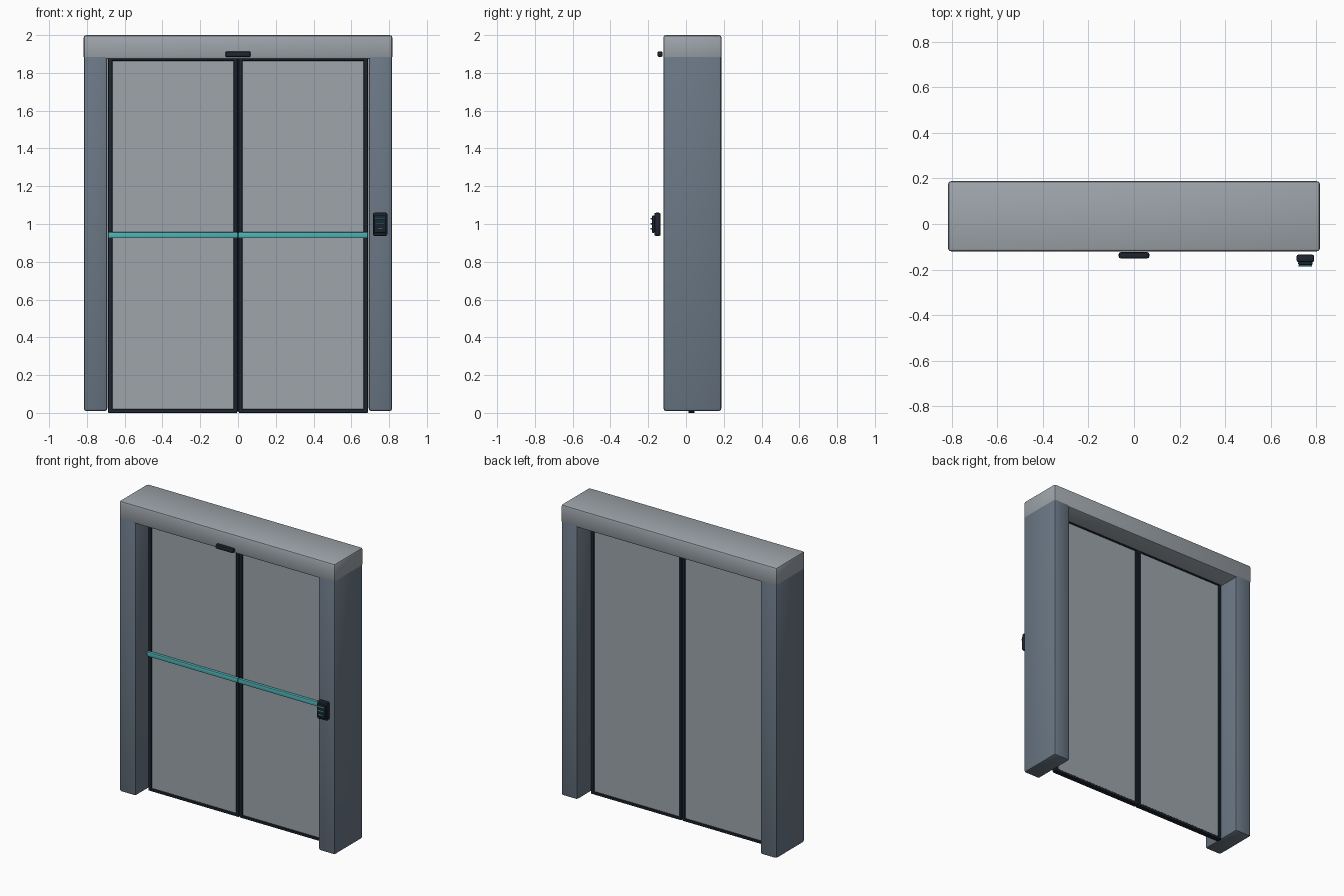
import bpy
import bmesh

if "Cube" in bpy.data.objects:
    bpy.data.objects.remove(bpy.data.objects["Cube"])


def material(name, rgb):
    m = bpy.data.materials.new(name)
    m.diffuse_color = (*rgb, 1.0)
    m.use_nodes = True
    m.node_tree.nodes["Principled BSDF"].inputs["Base Color"].default_value = m.diffuse_color
    return m


BLUE_GREY = material("blue grey metal", (0.147, 0.188, 0.238))
LIGHT_GREY = material("light grey panel", (0.342, 0.376, 0.407))
DARK = material("dark trim", (0.013, 0.018, 0.030))
TEAL = material("teal accent", (0.080, 0.440, 0.460))


def box(name, x, y, z, mat, bevel=0.0, segments=2):
    """Box from (min, max) ranges with rounded edges."""
    bm = bmesh.new()
    bmesh.ops.create_cube(bm, size=1.0)
    for v in bm.verts:
        v.co = [r[0] + (c + 0.5) * (r[1] - r[0]) for c, r in zip(v.co, (x, y, z))]
    if bevel:
        bmesh.ops.bevel(bm, geom=bm.edges[:], offset=bevel, segments=segments,
                        profile=0.5, affect='EDGES')
    mesh = bpy.data.meshes.new(name)
    bm.to_mesh(mesh)
    bm.free()
    mesh.materials.append(mat)
    ob = bpy.data.objects.new(name, mesh)
    bpy.context.collection.objects.link(ob)
    return ob


def span(side, a, b):
    """Range a..b on the chosen side of the centre line."""
    return tuple(sorted((side * a, side * b)))


# Portal: two jambs and a lintel that caps them
FRONT, BACK = -0.12, 0.188
box("lintel", (-0.817, 0.817), (FRONT, BACK), (1.873, 2.0), LIGHT_GREY, 0.013)
for side, label in ((-1, "left"), (1, "right")):
    box(label + "_jamb", span(side, 0.692, 0.816), (FRONT + 0.001, BACK - 0.001),
        (0.01, 1.999), BLUE_GREY, 0.013)

    # Sliding door leaf: pane, edge trims and push bar
    box(label + "_door_pane", span(side, 0.012, 0.68), (0.018, 0.040),
        (0.01, 1.875), LIGHT_GREY)
    trim_y = (0.012, 0.046)
    box(label + "_inner_stile", span(side, 0.001, 0.024), trim_y, (0.004, 1.88), DARK, 0.003, 1)
    box(label + "_outer_stile", span(side, 0.664, 0.689), trim_y, (0.004, 1.88), DARK, 0.003, 1)
    box(label + "_bottom_rail", span(side, 0.004, 0.688), trim_y, (0.0, 0.02), DARK, 0.003, 1)
    box(label + "_top_rail", span(side, 0.004, 0.688), trim_y, (1.864, 1.882), DARK, 0.003, 1)
    box(label + "_door_bar", span(side, 0.001, 0.688), (-0.004, 0.018),
        (0.925, 0.957), TEAL, 0.005)

# Motion sensor above the doors
box("sensor", (-0.067, 0.067), (-0.151, -0.124), (1.884, 1.914), DARK, 0.008)

# Wall control on the right jamb
box("control_body", (0.714, 0.791), (-0.168, -0.134), (0.937, 1.06), DARK, 0.009)
box("control_screen", (0.721, 0.784), (-0.179, -0.166), (0.953, 1.046), DARK, 0.004)
for i, half in enumerate((0.029, 0.023, 0.015)):
    z = 1.029 - i * 0.027
    box(f"control_light_{i + 1}", (0.7525 - half, 0.7525 + half), (-0.187, -0.178),
        (z - 0.004, z + 0.004), TEAL, 0.0015, 1)

# Crisp edges with soft rounding
bpy.ops.object.select_all(action='SELECT')
bpy.context.view_layer.objects.active = bpy.data.objects["lintel"]
bpy.ops.object.shade_smooth_by_angle()
